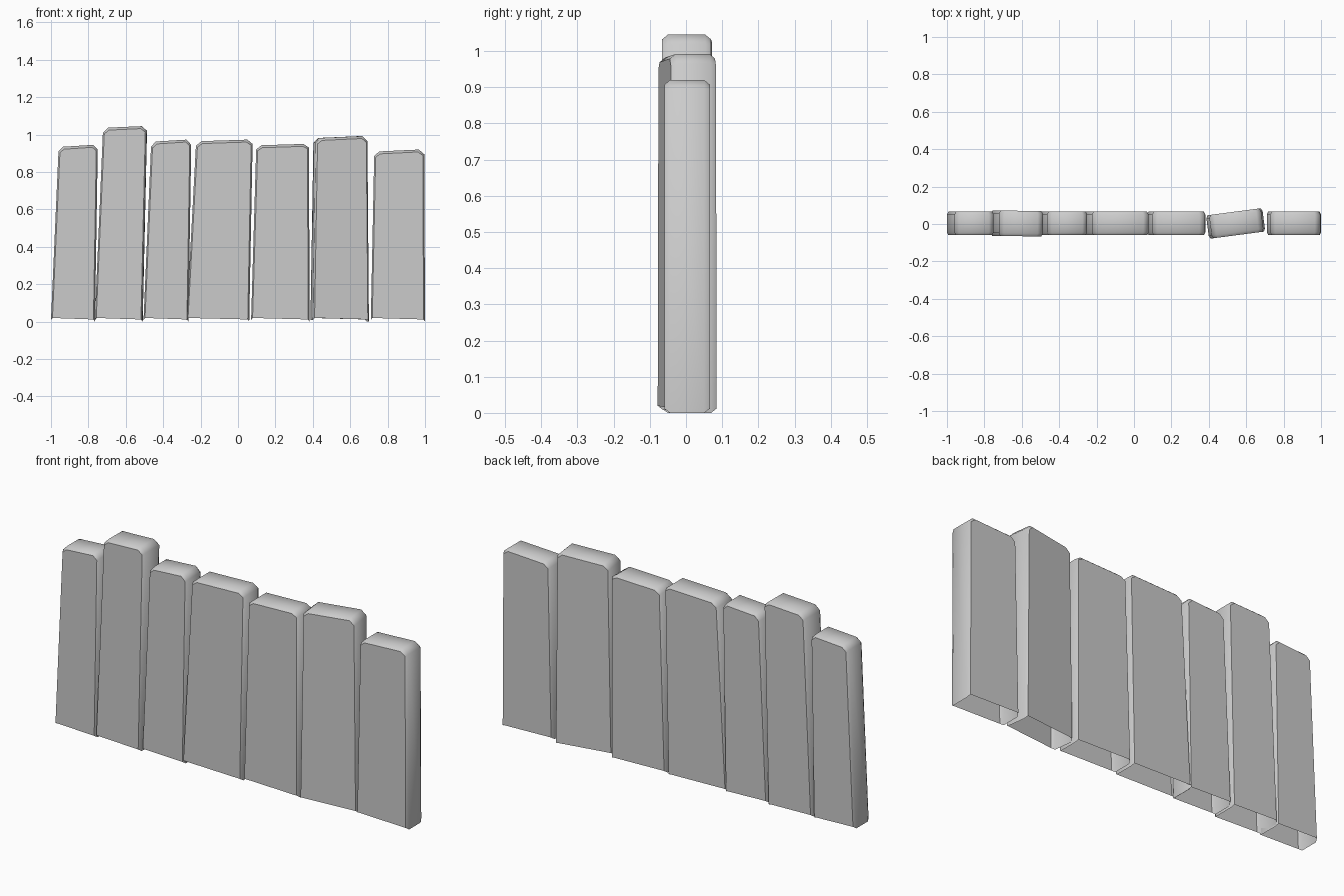
import bpy, bmesh, math
from mathutils import Matrix, Vector

if "Cube" in bpy.data.objects:
    bpy.data.objects.remove(bpy.data.objects["Cube"])

CHAMFER = 0.016   # depth of the eased edge along y
INSET_X = 0.008   # how far the flat faces sit inside the silhouette
INSET_Z = 0.013


def plank(name, outline, y_mid=0.003, half=0.064, turn=0.0):
    """Hollow board, open underneath. Outline order:
    bottom left, bottom right, right shoulder, top right, top left, left shoulder."""
    bm = bmesh.new()
    sx = (1, -1, -1, -0.6, 0.6, 1)
    sz = (0.9, 0.9, -0.5, -1, -1, -0.5)
    inner = [(x + a * INSET_X, z + b * INSET_Z)
             for (x, z), a, b in zip(outline, sx, sz)]

    # four rings from front to back
    layers = ((-half, inner), (-half + CHAMFER, outline),
              (half - CHAMFER, outline), (half, inner))
    rings = [[bm.verts.new((x, y, z)) for x, z in pts] for y, pts in layers]
    n = len(outline)
    bm.faces.new(rings[0])
    bm.faces.new(rings[3][::-1])
    for a, b in zip(rings, rings[1:]):
        for i in range(1, n):          # skip edge 0: the underside is open
            j = (i + 1) % n
            bm.faces.new((a[j], a[i], b[i], b[j]))

    # smooth wrap-around strip, crisp front and back outlines
    for f in bm.faces:
        f.smooth = True
    for e in bm.edges:
        flat = any(len(f.verts) == n for f in e.link_faces)
        e.smooth = not flat and e.calc_face_angle(0) < math.radians(50)

    # turn about the board's own upright axis
    cx = (outline[0][0] + outline[1][0]) / 2
    bmesh.ops.rotate(bm, verts=bm.verts, cent=Vector((cx, 0, 0)),
                     matrix=Matrix.Rotation(math.radians(turn), 3, 'Z'))
    mesh = bpy.data.meshes.new(name)
    bm.to_mesh(mesh)
    bm.free()
    ob = bpy.data.objects.new(name, mesh)
    ob.location.y = y_mid
    bpy.context.collection.objects.link(ob)


# bottom left x, bottom right x, then right shoulder, top right, top left, left shoulder
boards = [
    (-1.00, -0.765, (-0.75, 0.92), (-0.775, 0.945), (-0.935, 0.935), (-0.96, 0.91)),
    (-0.765, -0.51, (-0.487, 1.02), (-0.515, 1.045), (-0.695, 1.037), (-0.722, 1.01)),
    (-0.505, -0.265, (-0.25, 0.945), (-0.275, 0.973), (-0.44, 0.963), (-0.465, 0.935)),
    (-0.275, 0.06, (0.078, 0.95), (0.05, 0.973), (-0.195, 0.965), (-0.225, 0.94)),
    (0.07, 0.382, (0.38, 0.93), (0.35, 0.95), (0.125, 0.943), (0.097, 0.92)),
    (0.392, 0.695, (0.687, 0.965), (0.66, 0.992), (0.435, 0.982), (0.408, 0.957)),
    (0.71, 1.00, (0.996, 0.895), (0.967, 0.92), (0.755, 0.91), (0.728, 0.885)),
]
turns = {2: -0.7, 6: 7.5}

for k, (left, right, *top) in enumerate(boards, 1):
    plank(f"fence_plank_{k}", [(left, 0.008), (right, 0.0), *top],
          half=0.068 if k == 2 else 0.063, turn=turns.get(k, 0.0))
